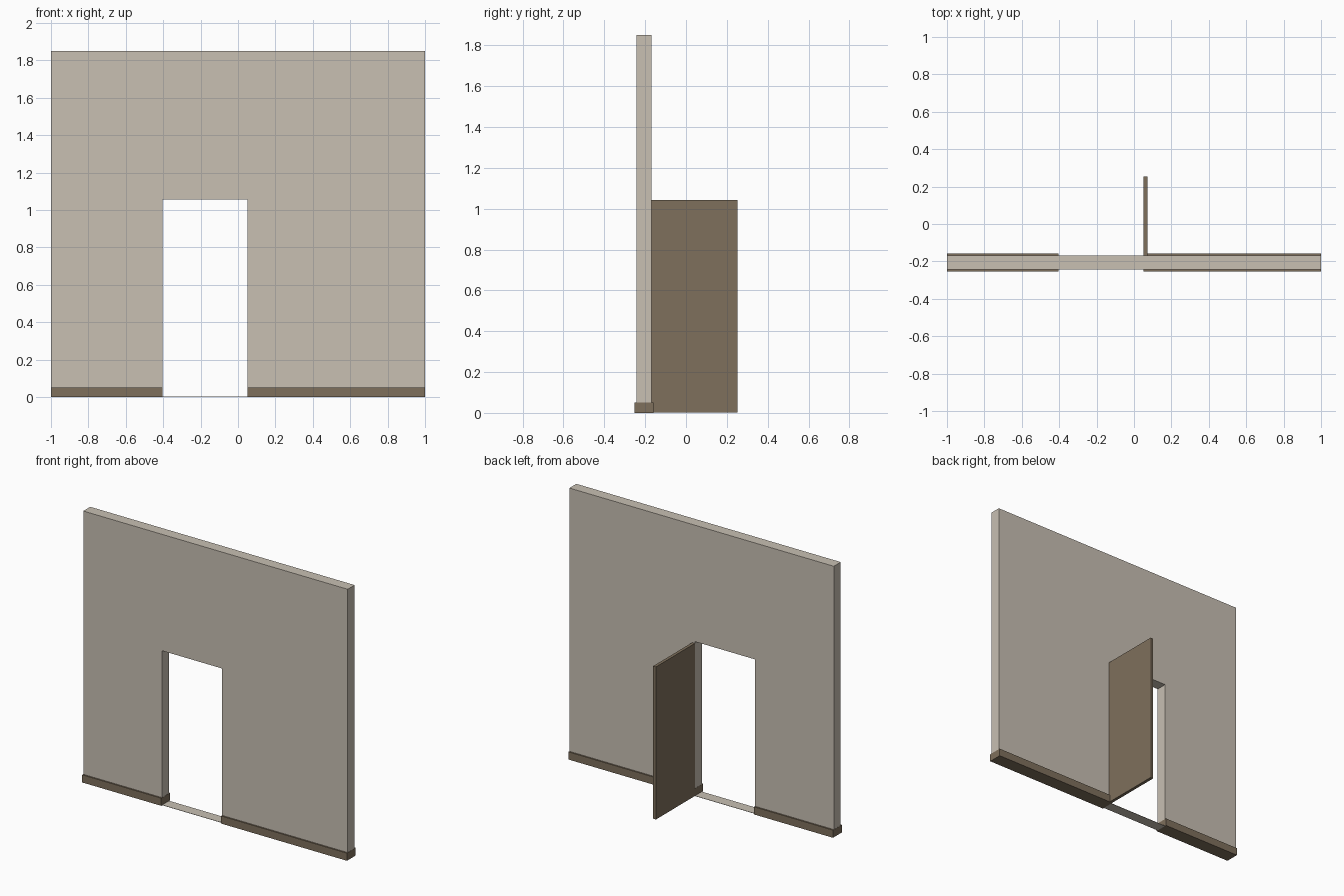
import bpy
import bmesh

cube = bpy.data.objects.get("Cube")
if cube:
    bpy.data.objects.remove(cube, do_unlink=True)


def make_material(name, color):
    mat = bpy.data.materials.new(name)
    mat.use_nodes = True
    mat.diffuse_color = color
    mat.node_tree.nodes["Principled BSDF"].inputs["Base Color"].default_value = color
    return mat


plaster = make_material("beige plaster", (0.58, 0.525, 0.45, 1))
wood = make_material("brown wood", (0.21, 0.16, 0.107, 1))


def finish(name, bm, mat):
    bmesh.ops.recalc_face_normals(bm, faces=bm.faces)
    mesh = bpy.data.meshes.new(name)
    bm.to_mesh(mesh)
    bm.free()
    mesh.materials.append(mat)
    obj = bpy.data.objects.new(name, mesh)
    bpy.context.collection.objects.link(obj)
    return obj


def box(name, x, y, z, mat):
    """Box from (low, high) ranges on each axis."""
    bm = bmesh.new()
    bmesh.ops.create_cube(bm, size=1)
    for v in bm.verts:
        v.co = [r[0] if c < 0 else r[1] for c, r in zip(v.co, (x, y, z))]
    return finish(name, bm, mat)


left_end, right_end = 1.0, -1.0
jamb_right, jamb_left = -0.403, 0.05
wall_front, wall_back = -0.243, -0.168
skirt_y = (-0.253, -0.158)
lip = 0.001     # skirting stands just proud of the wall ends
foot = 0.01     # wall feet end inside the skirting

# Wall: doorway outline extruded through its thickness
outline = [(right_end + lip, foot), (jamb_right - lip, foot),
           (jamb_right - lip, 1.055), (jamb_left + lip, 1.055),
           (jamb_left + lip, foot), (left_end - lip, foot),
           (left_end - lip, 1.85), (right_end + lip, 1.85)]
bm = bmesh.new()
face = bm.faces.new([bm.verts.new((x, wall_front, z)) for x, z in outline])
extruded = bmesh.ops.extrude_face_region(bm, geom=[face])
bmesh.ops.translate(
    bm, vec=(0, wall_back - wall_front, 0),
    verts=[g for g in extruded["geom"] if isinstance(g, bmesh.types.BMVert)])
finish("wall", bm, plaster)

# Flat threshold between the jambs
box("threshold", (jamb_right, jamb_left), (wall_front, wall_back), (0, 0.002), plaster)

# Skirting boards either side of the doorway
box("right_skirting", (right_end, jamb_right), skirt_y, (0, 0.052), wood)
box("left_skirting", (jamb_left, left_end), skirt_y, (0, 0.052), wood)

# Door leaf swung open to the back
box("door", (jamb_left, 0.071), (wall_back, 0.253), (0.001, 1.043), wood)
